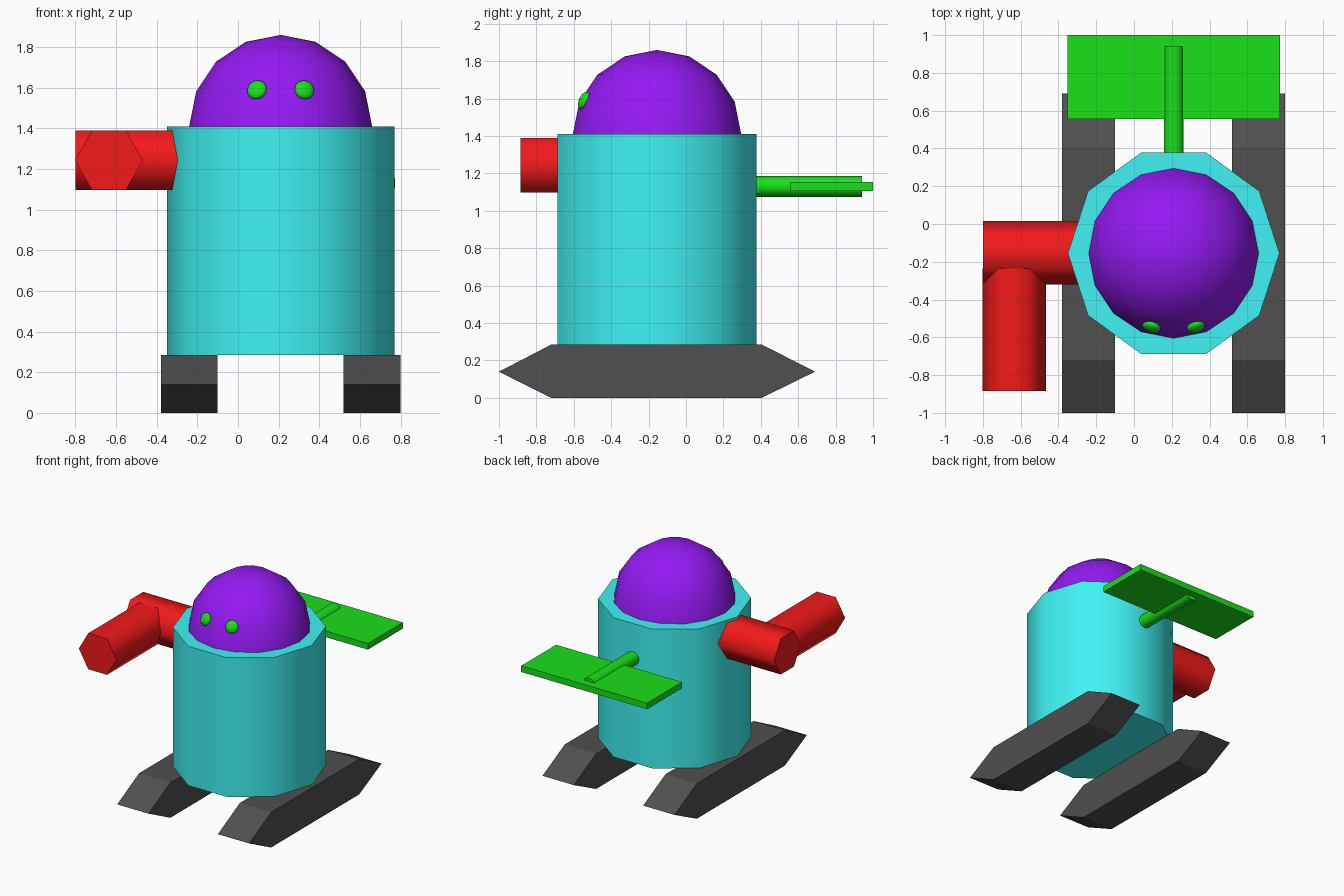
import bpy, bmesh
from math import sin, cos, pi, radians
from mathutils import Vector

if "Cube" in bpy.data.objects:
    bpy.data.objects.remove(bpy.data.objects["Cube"])


def material(name, rgb):
    m = bpy.data.materials.new(name)
    m.diffuse_color = (*rgb, 1)
    m.use_nodes = True
    m.node_tree.nodes["Principled BSDF"].inputs["Base Color"].default_value = m.diffuse_color
    return m


CYAN = material("cyan", (0.05, 0.9, 0.9))
PURPLE = material("purple", (0.3, 0.01, 0.9))
RED = material("red", (0.9, 0.01, 0.01))
GREEN = material("green", (0.01, 0.75, 0.01))
DARK = material("dark_grey", (0.08, 0.08, 0.08))
CX, CY = 0.21, -0.155          # body axis


def finish(name, bm, mat, smooth=None):
    bmesh.ops.recalc_face_normals(bm, faces=bm.faces[:])
    me = bpy.data.meshes.new(name)
    bm.to_mesh(me)
    bm.free()
    ob = bpy.data.objects.new(name, me)
    bpy.context.collection.objects.link(ob)
    me.materials.append(mat)
    if smooth:
        bpy.ops.object.select_all(action='DESELECT')
        ob.select_set(True)
        bpy.context.view_layer.objects.active = ob
        bpy.ops.object.shade_smooth_by_angle(angle=radians(smooth))
    return ob


def ngon(n, r, c, turn=0.0):
    return [(c[0] + r * cos(2 * pi * i / n + turn),
             c[1] + r * sin(2 * pi * i / n + turn)) for i in range(n)]


def prism(name, profile, axis, start, end, mat, smooth=None):
    """Extrude a profile, given in the other two axes, along axis 0, 1 or 2."""
    bm = bmesh.new()
    verts = []
    for p in profile:
        co = list(p)
        co.insert(axis, start)
        verts.append(bm.verts.new(co))
    ext = bmesh.ops.extrude_face_region(bm, geom=[bm.faces.new(verts)], use_keep_orig=True)
    move = Vector((0, 0, 0))
    move[axis] = end - start
    bmesh.ops.translate(bm, vec=move, verts=[g for g in ext["geom"] if isinstance(g, bmesh.types.BMVert)])
    return finish(name, bm, mat, smooth)


# Feet: skids with pointed ends
skid = [(-1, 0.14), (-0.72, 0.285), (0.405, 0.285), (0.69, 0.14), (0.405, 0), (-0.72, 0)]
for side, x in (("left", -0.38), ("right", 0.52)):
    prism(side + "_foot", skid, 0, x, x + 0.28, DARK)

# Ten-sided body
prism("body", ngon(10, 0.56, (CX, CY)), 2, 0.285, 1.41, CYAN, 40)

# Dome head: upper half of a sphere
bm = bmesh.new()
bmesh.ops.create_uvsphere(bm, u_segments=16, v_segments=8, radius=0.45)
bmesh.ops.delete(bm, geom=[v for v in bm.verts if v.co.z < -0.01], context='VERTS')
head = finish("head", bm, PURPLE, 40)
head.location = (CX, CY, 1.41)

# Eyes: flattened balls lying on the dome
for side, dx in (("left", -0.117), ("right", 0.117)):
    bm = bmesh.new()
    bmesh.ops.create_uvsphere(bm, u_segments=16, v_segments=8, radius=0.05)
    bmesh.ops.scale(bm, vec=(1, 1, 0.5), verts=bm.verts[:])
    eye = finish(side + "_eye", bm, GREEN, 60)
    out = Vector((dx, -0.39, 0.18))
    eye.location = Vector((CX, CY, 1.41)) + out
    eye.rotation_euler = out.to_track_quat('Z', 'Y').to_euler()

# Bent hexagonal arm
prism("upper_arm", ngon(6, 0.168, (-0.152, 1.243)), 0, -0.80, -0.25, RED, 65)
prism("forearm", ngon(6, 0.168, (-0.635, 1.243)), 1, -0.885, -0.235, RED, 65)

# Tail rod and plate
prism("tail_rod", ngon(10, 0.055, (CX, 1.13), pi / 2), 1, 0.3, 0.94, GREEN, 40)
plate = [(-0.353, 1.105), (0.773, 1.105), (0.773, 1.155), (-0.353, 1.155)]
prism("tail_plate", plate, 1, 0.555, 1.0, GREEN)
